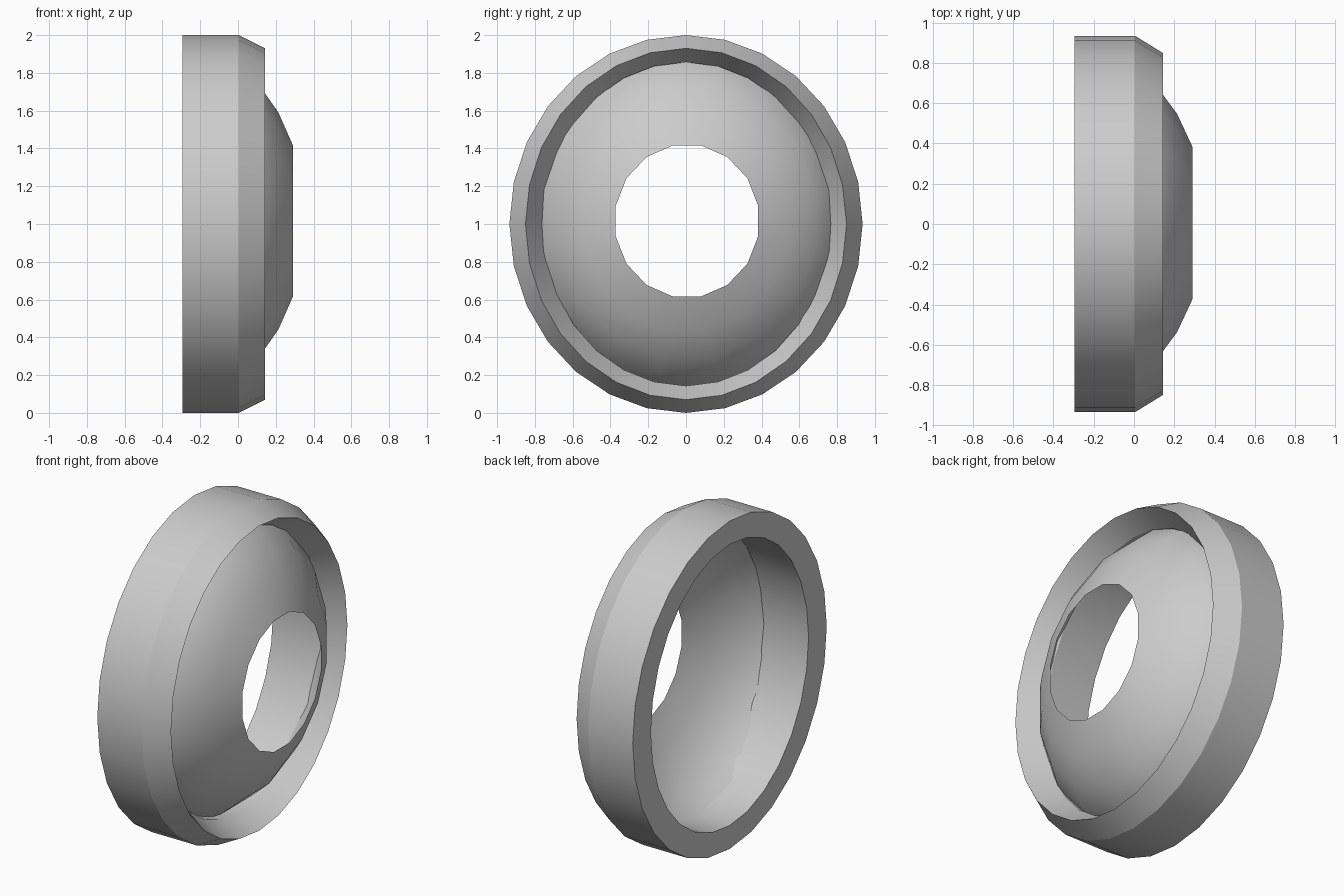
import bpy, bmesh, math

cube = bpy.data.objects.get("Cube")
if cube:
    bpy.data.objects.remove(cube, do_unlink=True)

grey = bpy.data.materials.new("light_grey")
grey.use_nodes = True
colour = (0.6, 0.6, 0.6, 1)
grey.diffuse_color = colour
grey.node_tree.nodes["Principled BSDF"].inputs["Base Color"].default_value = colour


def lathe(name, profile, sides, centre, offset, closed, smooth_angle):
    """Skin elliptical loops around x; profile rows are (x, y radius, z radius)."""
    bm = bmesh.new()
    loops = []
    for x, ry, rz in profile:
        angles = [2 * math.pi * (i + offset) / sides for i in range(sides)]
        loops.append([bm.verts.new((x, centre[0] + ry * math.sin(a),
                                    centre[1] + rz * math.cos(a))) for a in angles])
    pairs = list(zip(loops, loops[1:]))
    if closed:
        pairs.append((loops[-1], loops[0]))
    for a, b in pairs:
        for i in range(sides):
            j = (i + 1) % sides
            bm.faces.new((a[i], b[i], b[j], a[j]))
    bmesh.ops.recalc_face_normals(bm, faces=bm.faces)
    # An open shell must face outwards, towards +x
    if not closed and sum(f.normal.x for f in bm.faces) < 0:
        bmesh.ops.reverse_faces(bm, faces=bm.faces)
    mesh = bpy.data.meshes.new(name)
    bm.to_mesh(mesh)
    bm.free()
    mesh.materials.append(grey)
    ob = bpy.data.objects.new(name, mesh)
    bpy.context.collection.objects.link(ob)
    bpy.ops.object.select_all(action='DESELECT')
    ob.select_set(True)
    bpy.context.view_layer.objects.active = ob
    bpy.ops.object.shade_smooth_by_angle(angle=math.radians(smooth_angle))
    return ob


# Thick outer ring with a sharp, tapered front lip
ring_profile = [(-0.295, 0.935, 1), (0.005, 0.935, 1), (0.143, 0.85, 0.93),
                (0.005, 0.76, 0.857), (-0.295, 0.76, 0.857)]
lathe("outer_ring", ring_profile, 28, (0, 1), 0, True, 24)

# Thin domed shell with an open middle, its rim buried in the ring
step = math.pi / 14
dome_profile = [(-0.291 + 0.646 * math.cos(k * step),
                 0.887 * math.sin(k * step),
                 0.939 * math.sin(k * step)) for k in range(2, 7)]
lathe("domed_shell", dome_profile, 16, (0.005, 1.016), 0.5, False, 35)
